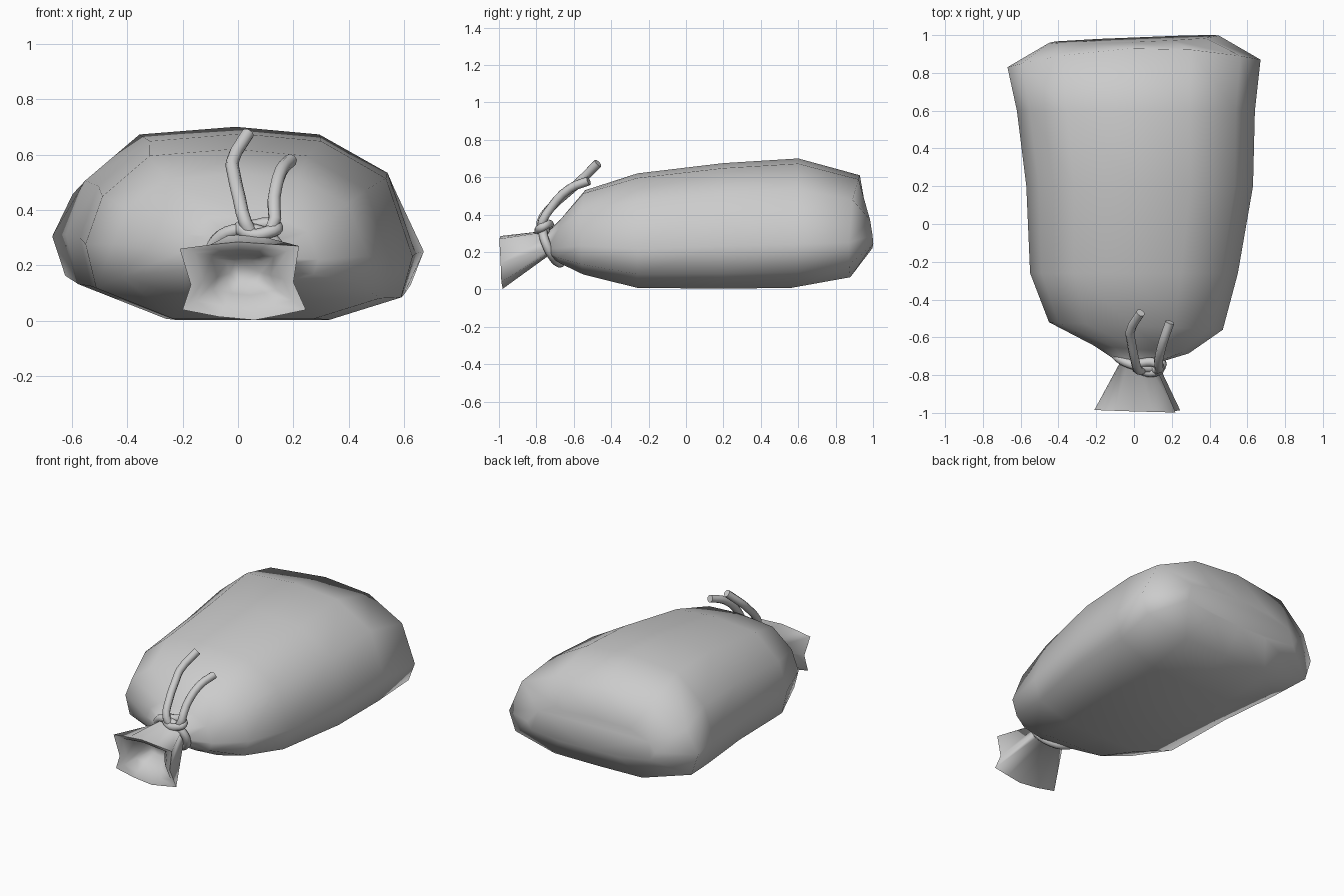
import bpy, bmesh, math

if "Cube" in bpy.data.objects:
    bpy.data.objects.remove(bpy.data.objects["Cube"])

# Unit cross-section of the filled sack: x in -1..1, height in 0..1
SECTION = [(1, .34), (.84, .76), (.45, .96), (-.03, 1), (-.58, .96), (-.89, .72),
           (-1, .44), (-.93, .18), (-.43, 0), (.03, 0), (.5, 0), (.93, .12)]
# Gathered mouth outline (x, z)
MOUTH = [(.20, .14), (.22, .27), (.1, .278), (0, .285), (-.1, .275), (-.21, .26),
         (-.17, .13), (-.20, .04), (-.07, .015), (.06, .003), (.15, .02), (.245, .04)]


def section(y, cx, w, z0, z1, bulge=0.0, low=0.0, tilt=0.0):
    # bulge / low push the upper and lower middle of the ring backwards
    return [(cx + w * u, y + tilt * u + (bulge if v > .5 else low) * (1 - u * u),
             z0 + (z1 - z0) * v) for u, v in SECTION]


def mouth(scale, depth):
    # Mouth ring shrunk towards the upper middle and moved inwards
    return [(.03 + (x - .03) * scale, -.985 - .05 * (z - .14) - .03 * x + depth,
             .19 + (z - .19) * scale) for x, z in MOUTH]


def finish(ob, angle):
    bpy.ops.object.select_all(action='DESELECT')
    ob.select_set(True)
    bpy.context.view_layer.objects.active = ob
    bpy.ops.object.shade_smooth_by_angle(angle=math.radians(angle))


def loft(name, rings):
    bm = bmesh.new()
    loops = [[bm.verts.new(p) for p in r] for r in rings]
    for a, b in zip(loops, loops[1:]):
        n = len(a)
        for i in range(n):
            j = (i + 1) % n
            bm.faces.new((a[i], a[j], b[j], b[i]))
    bm.faces.new(loops[0])
    bm.faces.new(loops[-1])
    bmesh.ops.recalc_face_normals(bm, faces=bm.faces)
    me = bpy.data.meshes.new(name)
    bm.to_mesh(me)
    bm.free()
    ob = bpy.data.objects.new(name, me)
    bpy.context.collection.objects.link(ob)
    finish(ob, 85)
    return ob


def rope(name, points, cyclic=False, radius=.024):
    cu = bpy.data.curves.new(name, 'CURVE')
    cu.dimensions = '3D'
    cu.bevel_depth = radius
    cu.bevel_resolution = 2
    cu.use_fill_caps = True
    cu.resolution_u = 3
    sp = cu.splines.new('BEZIER')
    sp.bezier_points.add(len(points) - 1)
    for bp, p in zip(sp.bezier_points, points):
        bp.co = p
        bp.handle_left_type = bp.handle_right_type = 'AUTO'
    sp.use_cyclic_u = cyclic
    ob = bpy.data.objects.new(name, cu)
    bpy.context.collection.objects.link(ob)
    bpy.ops.object.select_all(action='DESELECT')
    ob.select_set(True)
    bpy.context.view_layer.objects.active = ob
    bpy.ops.object.convert(target='MESH')
    finish(bpy.context.object, 50)


# Sack: mouth recess, thick lip, rim, neck, filled body, closed back
loft("sack", [
    mouth(.3, .13),
    mouth(.52, .06),
    mouth(.78, .01),
    mouth(1, 0),
    section(-.735, .025, .10, .18, .315),
    section(-.665, .04, .25, .14, .38, tilt=-.02),
    section(-.54, .01, .46, .08, .53, tilt=-.02),
    section(-.26, 0, .55, .008, .62),
    section(.2, .03, .60, .004, .675),
    section(.6, .01, .63, .008, .70, low=-.05),
    section(.85, 0, .67, .065, .61, .08, .025, .02),
    [(x, y + .04 * x - .12 * (z - .24), z) for x, y, z in section(.985, 0, .45, .22, .42)],
])

# Rope loop round the neck
loop = []
for i in range(10):
    a = 2 * math.pi * i / 10
    c, s = math.cos(a), math.sin(a)
    loop.append((.025 + .125 * c, -.715 - .04 * s - .03 * c, .235 + .095 * s))
rope("neck_rope", loop, True)

# Knot and the two loose ends
rope("knot", [(.01, -.75, .34), (.05, -.78, .31), (.11, -.785, .32), (.14, -.765, .335),
              (.11, -.735, .35), (.05, -.735, .34)], True)
rope("rope_end_left", [(.05, -.77, .31), (.025, -.775, .36), (.005, -.72, .44),
                       (-.015, -.62, .53), (-.02, -.57, .575), (.035, -.47, .675)])
rope("rope_end_right", [(.08, -.75, .31), (.12, -.775, .33), (.13, -.72, .44),
                        (.155, -.62, .54), (.19, -.52, .58)])
